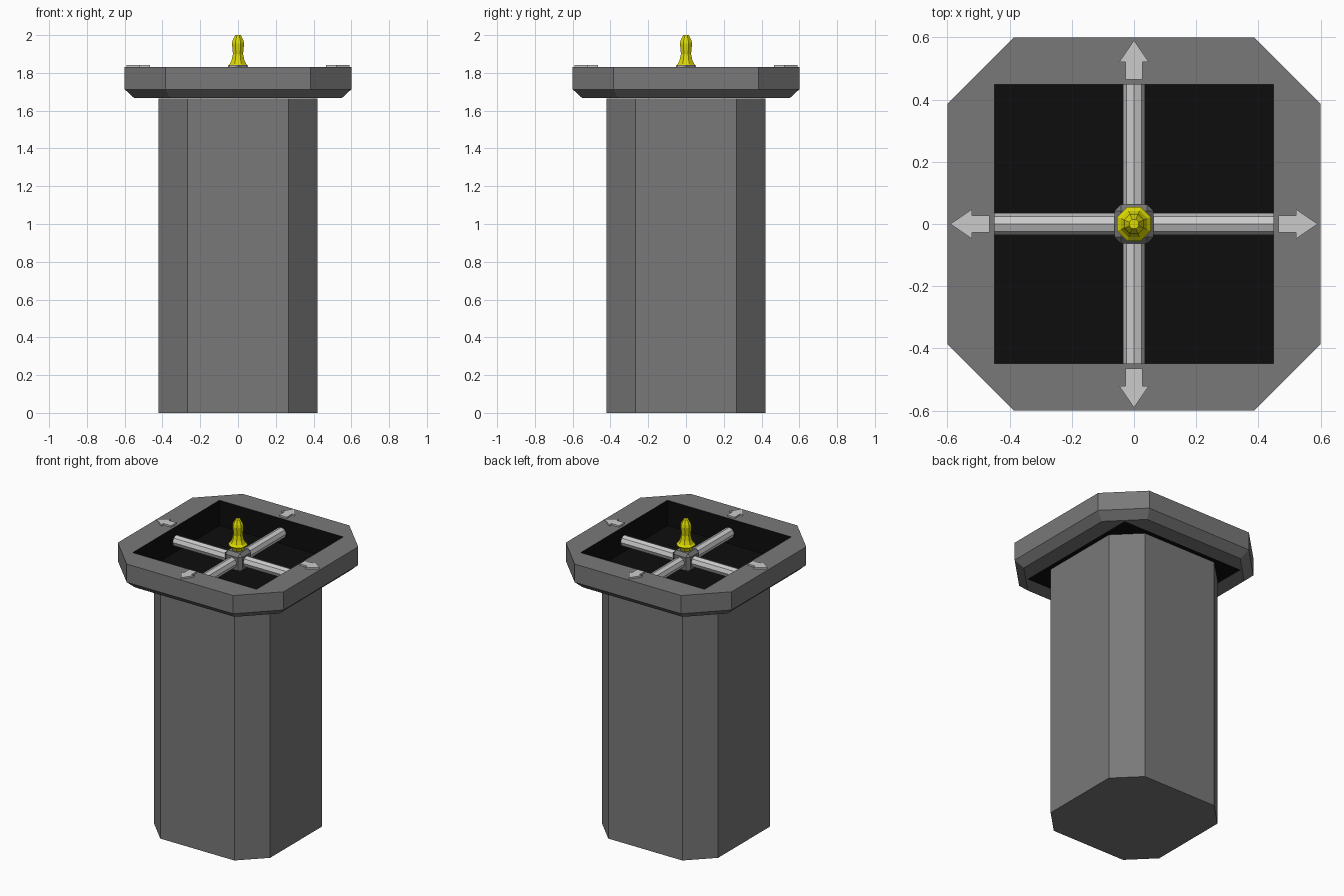
import bpy, bmesh, math
from mathutils import Matrix

if "Cube" in bpy.data.objects:
    bpy.data.objects.remove(bpy.data.objects["Cube"])


def material(name, r, g, b):
    m = bpy.data.materials.new(name)
    m.diffuse_color = (r, g, b, 1)
    m.use_nodes = True
    m.node_tree.nodes["Principled BSDF"].inputs["Base Color"].default_value = m.diffuse_color
    return m


dark = material("dark_grey", 0.19, 0.19, 0.19)
silver = material("light_grey", 0.72, 0.72, 0.72)
black = material("black", 0.004, 0.004, 0.004)
yellow = material("yellow", 0.72, 0.70, 0.0)


def finish(name, bm, *mats):
    bmesh.ops.recalc_face_normals(bm, faces=bm.faces)
    me = bpy.data.meshes.new(name)
    bm.to_mesh(me)
    bm.free()
    for m in mats:
        me.materials.append(m)
    ob = bpy.data.objects.new(name, me)
    bpy.context.collection.objects.link(ob)
    return ob


def octagon(bm, h, f, z):
    # square of half size h with corners cut back to half flat length f
    pts = [(f, -h), (h, -f), (h, f), (f, h), (-f, h), (-h, f), (-h, -f), (-f, -h)]
    return [bm.verts.new((x, y, z)) for x, y in pts]


def square(bm, h, z):
    return [bm.verts.new((x, y, z)) for x, y in ((h, -h), (h, h), (-h, h), (-h, -h))]


def bridge(bm, a, b):
    n = len(a)
    return [bm.faces.new((a[i], a[(i + 1) % n], b[(i + 1) % n], b[i])) for i in range(n)]


def rim_ring(bm, o, s):
    # flat ring between an octagon and a square hole
    for k in range(4):
        bm.faces.new((o[2 * k], o[2 * k + 1], s[k]))
        bm.faces.new((o[2 * k + 1], o[(2 * k + 2) % 8], s[(k + 1) % 4], s[k]))


# Column
bm = bmesh.new()
lo, hi = octagon(bm, 0.42, 0.268, 0), octagon(bm, 0.42, 0.268, 1.664)
bridge(bm, lo, hi)
bm.faces.new(lo)
bm.faces.new(hi)
finish("column", bm, dark)

# Head with a bevelled underside and a black square basin
bm = bmesh.new()
o1 = octagon(bm, 0.55, 0.36, 1.667)
o2 = octagon(bm, 0.60, 0.385, 1.713)
o3 = octagon(bm, 0.60, 0.385, 1.832)
s1, s2 = square(bm, 0.448, 1.667), square(bm, 0.448, 1.832)
bridge(bm, o1, o2)
bridge(bm, o2, o3)
rim_ring(bm, o3, s2)
rim_ring(bm, o1, s1)
basin = bridge(bm, s1, s2) + [bm.faces.new(s1)]
for f in basin:
    f.material_index = 1
finish("head", bm, dark, black)

# Crossed rods, eight-sided with an edge on top
for name, axis in (("rod_x", "Y"), ("rod_y", "X")):
    bm = bmesh.new()
    bmesh.ops.create_cone(bm, cap_ends=True, segments=8, radius1=0.035, radius2=0.035, depth=0.896,
                          matrix=Matrix.Translation((0, 0, 1.74)) @ Matrix.Rotation(math.pi / 2, 4, axis))
    finish(name, bm, silver)

# Hub with chamfered edges
bm = bmesh.new()
bmesh.ops.create_cube(bm, size=0.125, matrix=Matrix.Translation((0, 0, 1.74)))
hub = finish("hub", bm, dark)
bev = hub.modifiers.new("chamfer", "BEVEL")
bev.width, bev.segments = 0.02, 1

# Nozzle, an eight-sided turned profile
profile = [(0.035, 1.80), (0.042, 1.82), (0.059, 1.836), (0.046, 1.848), (0.036, 1.87),
           (0.029, 1.90), (0.035, 1.955), (0.031, 1.972), (0.016, 2.0)]
bm = bmesh.new()
rings = [[bm.verts.new((r * math.cos(a), r * math.sin(a), z))
          for a in (math.pi / 8 + i * math.pi / 4 for i in range(8))] for r, z in profile]
for a, b in zip(rings, rings[1:]):
    bridge(bm, a, b)
bm.faces.new(rings[0])
bm.faces.new(rings[-1])
finish("nozzle", bm, yellow)

# Four arrows on the rim
arrow = [(0.465, -0.027), (0.52, -0.027), (0.52, -0.048), (0.59, 0),
         (0.52, 0.048), (0.52, 0.027), (0.465, 0.027)]
for k in range(4):
    bm = bmesh.new()
    lo, hi = ([bm.verts.new((x, y, z)) for x, y in arrow] for z in (1.825, 1.842))
    bridge(bm, lo, hi)
    bm.faces.new(lo)
    bm.faces.new(hi)
    bm.transform(Matrix.Rotation(k * math.pi / 2, 4, "Z"))
    finish(f"arrow_{k + 1}", bm, silver)
